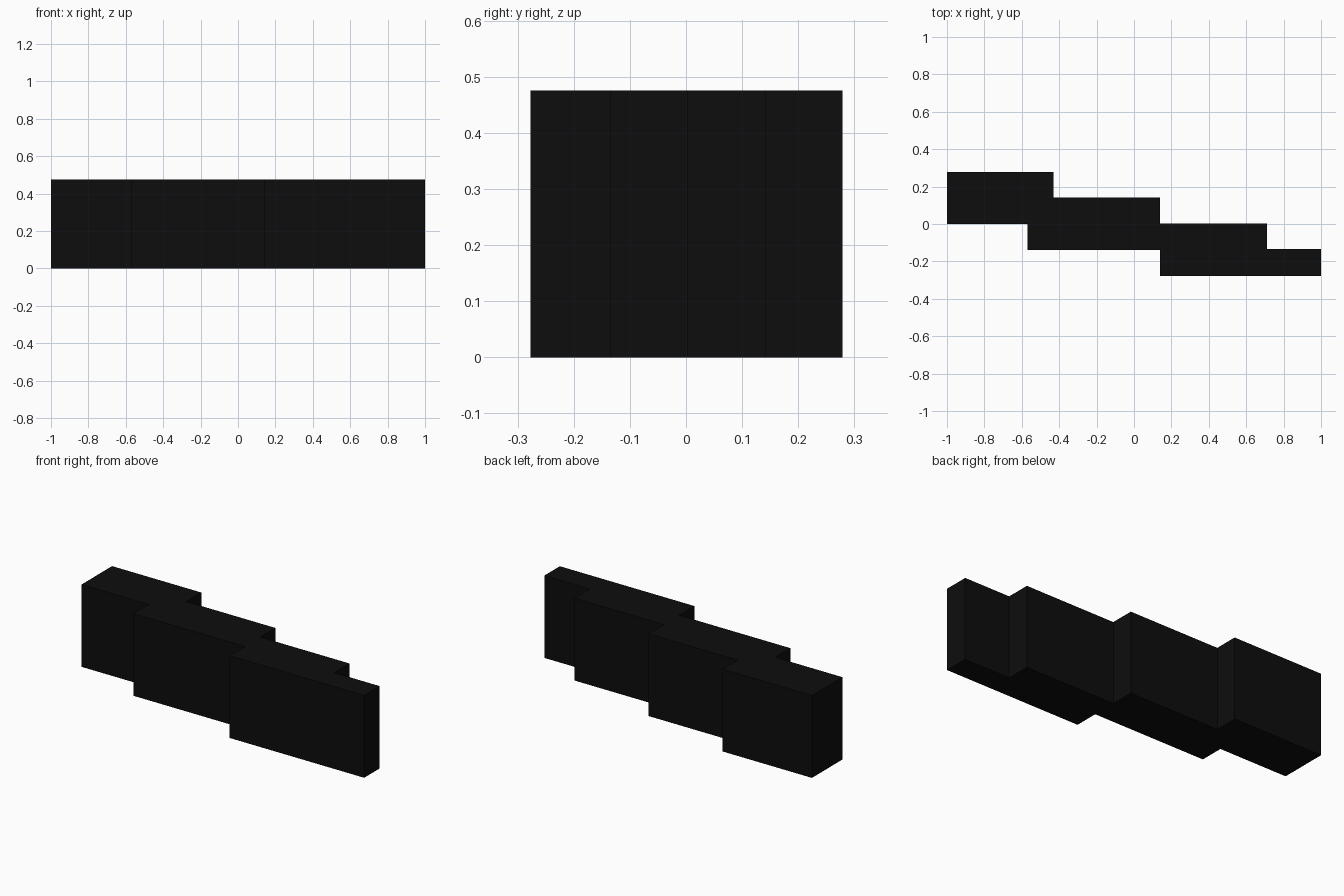
import bpy
import bmesh

HEIGHT = 0.475

cube = bpy.data.objects.get("Cube")
if cube:
    bpy.data.objects.remove(cube, do_unlink=True)

# Near-black finish
black = bpy.data.materials.new("soft black")
black.use_nodes = True
colour = (0.004, 0.004, 0.004, 1)
black.diffuse_color = colour
black.node_tree.nodes["Principled BSDF"].inputs["Base Color"].default_value = colour

# Stepped footprint: each run is (x start, x end, y)
front_runs = [(-1, -0.57, 0), (-0.57, 0.14, -0.138), (0.14, 1, -0.277)]
back_runs = [(1, 0.71, -0.135), (0.71, 0.14, 0.004), (0.14, -0.43, 0.142), (-0.43, -1, 0.279)]
outline = []
for start, end, y in front_runs + back_runs:
    outline += [(start, y, 0), (end, y, 0)]

# Staggered block extruded straight up from the footprint
bm = bmesh.new()
base = bm.faces.new([bm.verts.new(p) for p in outline])
top = bmesh.ops.extrude_face_region(bm, geom=[base], use_keep_orig=True)
raised = [v for v in top["geom"] if isinstance(v, bmesh.types.BMVert)]
bmesh.ops.translate(bm, verts=raised, vec=(0, 0, HEIGHT))
bmesh.ops.recalc_face_normals(bm, faces=bm.faces)
mesh = bpy.data.meshes.new("stepped_block")
bm.to_mesh(mesh)
bm.free()
mesh.materials.append(black)
block = bpy.data.objects.new("stepped_block", mesh)
bpy.context.collection.objects.link(block)
